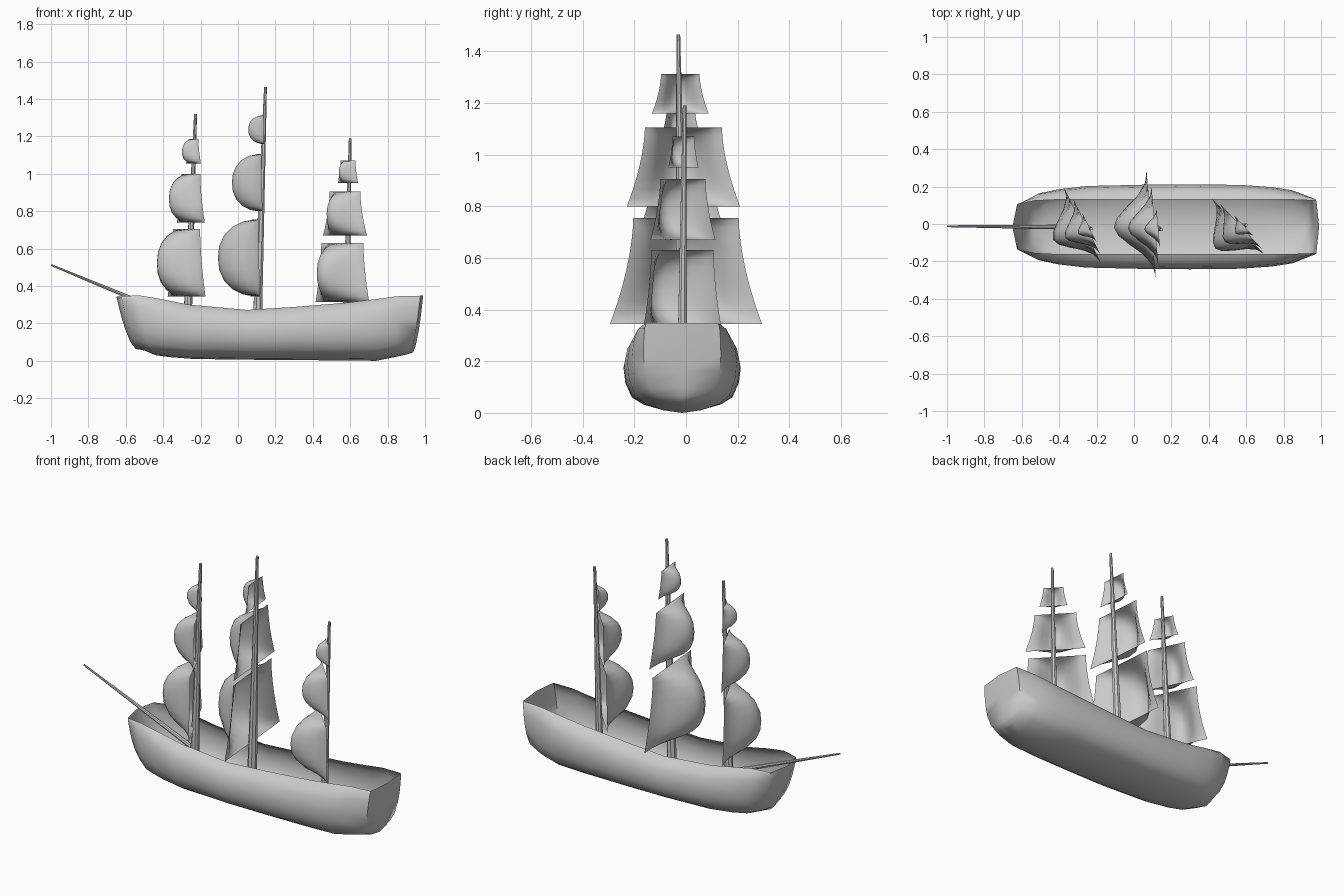
import bpy, math
from mathutils import Vector

if "Cube" in bpy.data.objects:
    bpy.data.objects.remove(bpy.data.objects["Cube"])


def make(name, verts, faces, angle=40):
    me = bpy.data.meshes.new(name)
    me.from_pydata([tuple(v) for v in verts], [], faces)
    me.update()
    ob = bpy.data.objects.new(name, me)
    bpy.context.collection.objects.link(ob)
    bpy.ops.object.select_all(action='DESELECT')
    ob.select_set(True)
    bpy.context.view_layer.objects.active = ob
    bpy.ops.object.shade_smooth_by_angle(angle=math.radians(angle))
    return ob


# Hull: open shell lofted through stations with tumblehome sides
CY = -0.015
# keel x, gunwale x, keel z, gunwale z, half beam, gunwale half width
STATIONS = [
    (-0.50, -0.625, 0.055, 0.345, 0.125, 0.12),
    (-0.44, -0.53, 0.03, 0.35, 0.178, 0.14),
    (-0.37, -0.42, 0.02, 0.332, 0.20, 0.145),
    (-0.24, -0.26, 0.01, 0.30, 0.218, 0.145),
    (0.05, 0.05, 0.006, 0.272, 0.225, 0.145),
    (0.30, 0.30, 0.004, 0.288, 0.227, 0.145),
    (0.57, 0.57, 0.002, 0.31, 0.224, 0.145),
    (0.74, 0.74, 0.0, 0.33, 0.212, 0.145),
    (0.84, 0.85, 0.02, 0.345, 0.195, 0.145),
    (0.91, 0.975, 0.036, 0.348, 0.15, 0.14),
]
UPPER = [(0, 1), (.5, .94), (.85, .8), (1, .6)]
LOWER = [(.97, .4), (.86, .2), (.66, .1), (.34, .03), (0, 0)]


def half_section(xb, xt, zb, zt, hw, gw):
    pts = [(gw + (hw - gw) * t, f) for t, f in UPPER]
    pts += [(hw * t, f) for t, f in LOWER]
    return [(xb + (xt - xb) * math.sqrt(f), y, zb + (zt - zb) * f) for y, f in pts]


verts, faces = [], []
for st in STATIONS:
    half = half_section(*st)
    verts += [(x, CY - y, z) for x, y, z in half]
    verts += [(x, CY + y, z) for x, y, z in reversed(half[:-1])]
H = len(UPPER) + len(LOWER)
R = 2 * H - 1
for s in range(len(STATIONS) - 1):
    for i in range(R - 1):
        a = s * R + i
        faces.append((a, a + 1, a + R + 1, a + R))
# slightly bowed end panels
for s, bulge in ((0, -0.025), (len(STATIONS) - 1, 0.015)):
    base, mid = s * R, len(verts)
    for i in range(H - 1):
        x, y, z = verts[base + i]
        verts.append((x + bulge, CY, z))
    col = [mid + i for i in range(H - 1)] + [base + H - 1]
    for i in range(H - 1):
        l, r = base + i, base + R - 1 - i
        if i < H - 2:
            quads = [(l, col[i], col[i + 1], l + 1), (col[i], r, r - 1, col[i + 1])]
        else:
            quads = [(l, col[i], col[i + 1]), (col[i], r, col[i + 1])]
        faces += quads if s == 0 else [q[::-1] for q in quads]
make("hull", verts, faces, 60)


# Tapered round spars
def spar(name, p0, p1, r0, r1, n=8):
    p0, p1 = Vector(p0), Vector(p1)
    q = (p1 - p0).to_track_quat('Z', 'Y')
    vs = []
    for p, r in ((p0, r0), (p1, r1)):
        for k in range(n):
            t = 2 * math.pi * k / n
            vs.append(p + q @ Vector((r * math.cos(t), r * math.sin(t), 0)))
    fs = [(k, (k + 1) % n, n + (k + 1) % n, n + k) for k in range(n)]
    fs += [tuple(reversed(range(n))), tuple(range(n, 2 * n))]
    make(name, vs, fs)


# Billowing sail: flared side edges, belly pushed forward along the yawed normal
def sail(name, centre, yaw, zb, zt, wb, wt, depth, n=10):
    a = math.radians(yaw)
    cx, cy = centre
    vs = []
    for j in range(n + 1):
        v = 0.5 - 0.5 * math.cos(math.pi * j / n)
        hw = wt + (wb - wt) * (1 - v) ** 1.7
        dv = math.sqrt(max(0, 1 - abs(2 * v - 1) ** 2.3))
        for i in range(n + 1):
            u = 2 * i / n - 1
            d = depth * dv * (0.5 + 0.5 * math.cos(math.pi * u))
            vs.append((cx + u * hw * math.sin(a) - d * math.cos(a),
                       cy - u * hw * math.cos(a) - d * math.sin(a),
                       zb + (zt - zb) * v))
    fs = []
    for j in range(n):
        for i in range(n):
            k = j * (n + 1) + i
            fs.append((k, k + 1, k + n + 2, k + n + 1))
    make(name, vs, fs, 60)


# mast: foot, tip, foot radius, sail yaw
# sails: centre x, centre y, z bottom, z top, half width bottom, half width top, belly
RIG = {
    "fore": ((-0.277, -0.015, 0.03), (-0.227, -0.025, 1.32), 0.026, 26, [
        (-0.275, -0.008, 0.345, 0.705, 0.23, 0.165, 0.175),
        (-0.252, -0.015, 0.74, 1.0, 0.17, 0.115, 0.13),
        (-0.238, -0.02, 1.055, 1.185, 0.09, 0.06, 0.068)]),
    "main": ((0.097, -0.012, 0.02), (0.147, -0.03, 1.465), 0.029, 5, [
        (0.092, 0.0, 0.345, 0.755, 0.295, 0.205, 0.2),
        (0.112, -0.01, 0.80, 1.105, 0.22, 0.15, 0.145),
        (0.13, -0.022, 1.16, 1.312, 0.11, 0.075, 0.075)]),
    "mizzen": ((0.572, -0.017, 0.02), (0.60, -0.005, 1.19), 0.022, 43, [
        (0.558, -0.014, 0.315, 0.63, 0.21, 0.165, 0.17),
        (0.572, -0.012, 0.67, 0.905, 0.172, 0.12, 0.12),
        (0.588, -0.01, 0.95, 1.07, 0.08, 0.058, 0.06)]),
}
for mast, (foot, tip, r, yaw, sails) in RIG.items():
    spar(mast + "_mast", foot, tip, r, 0.008)
    for level, s in zip(("course", "topsail", "topgallant"), sails):
        sail(f"{mast}_{level}", s[:2], yaw, *s[2:])

# Bowsprit running in to the foremast
spar("bowsprit", (-0.28, -0.017, 0.215), (-0.998, -0.012, 0.512), 0.014, 0.005)
